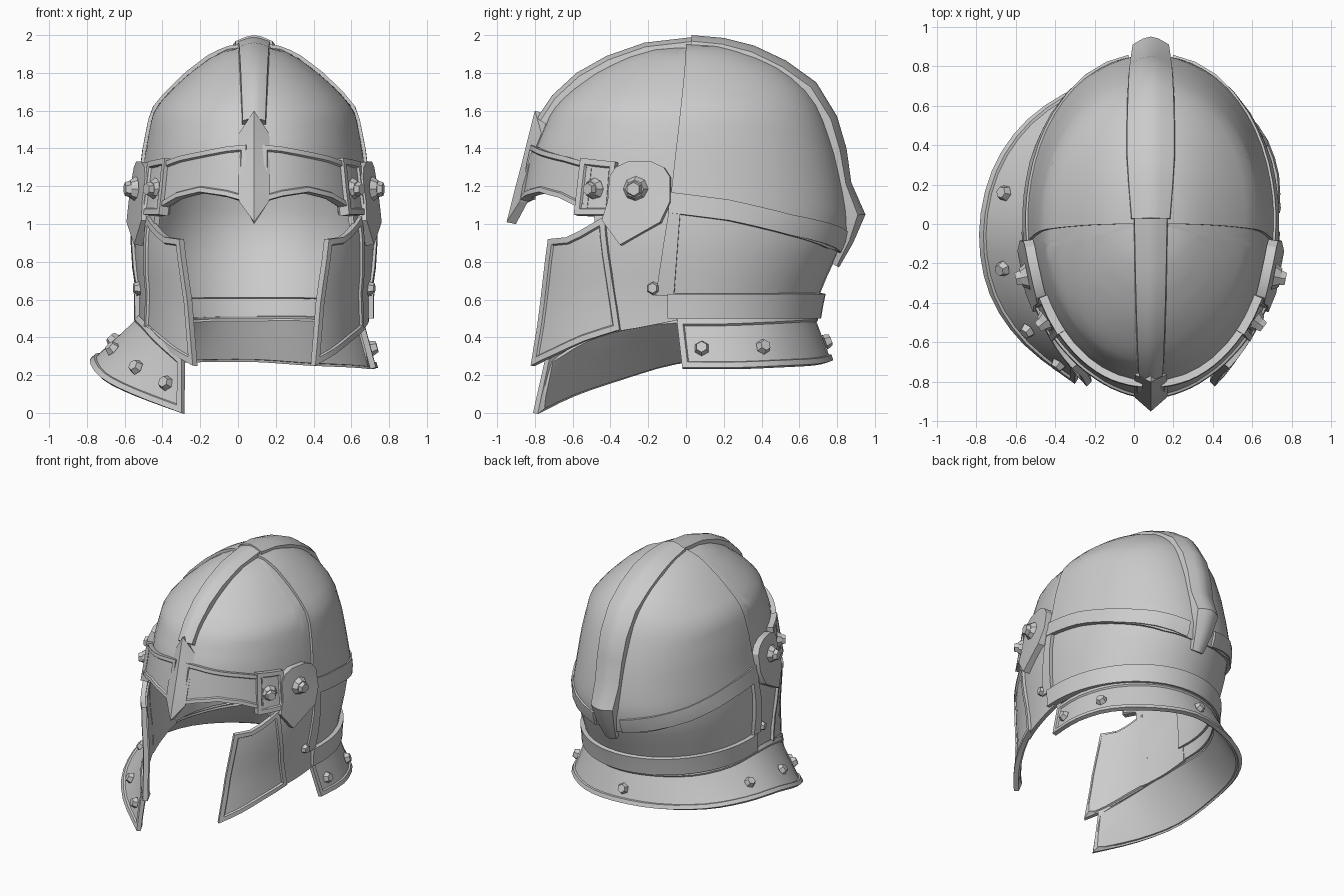
import bpy, bmesh, math
from mathutils import Vector

if "Cube" in bpy.data.objects:
    bpy.data.objects.remove(bpy.data.objects["Cube"])

CX = 0.085
# helmet body levels: z, half width, front reach, back reach
LEVELS = [(0.0, .60, .93, .66), (.25, .60, .93, .66), (.5, .60, .905, .68), (.62, .60, .90, .70),
          (.75, .62, .895, .76), (.9, .63, .89, .83), (1.0, .63, .87, .85), (1.2, .60, .835, .82),
          (1.4, .575, .80, .775), (1.6, .535, .715, .705), (1.7, .45, .62, .635), (1.8, .34, .485, .53),
          (1.88, .23, .33, .37), (1.925, .14, .19, .22), (1.945, 0, 0, 0)]
TOP = 1.945


def lerp(a, b, t):
    return a + (b - a) * t


def surf(phi, z, off=0.0, side=1):
    """Point on the body; phi is measured from the front in degrees."""
    for lo, hi in zip(LEVELS, LEVELS[1:]):
        if z <= hi[0] + 1e-6:
            t = (z - lo[0]) / (hi[0] - lo[0])
            a, f, b = (lerp(lo[i], hi[i], t) for i in (1, 2, 3))
            break
    p = math.radians(phi)
    c = math.cos(p)
    return Vector((CX + side * (a + off) * math.sin(p), -c * ((f if c > 0 else b) + off),
                   z + off * max(0, (z - 1.5) / .45)))


def side_point(y, z, off, side):
    """Point on the body found from a side-view position."""
    reach = abs(surf(0 if y < 0 else 180, z).y)
    return surf(math.degrees(math.acos(-y / reach)), z, off, side)


def finish(bm, name, thick=0.0):
    me = bpy.data.meshes.new(name)
    bm.to_mesh(me)
    bm.free()
    ob = bpy.data.objects.new(name, me)
    bpy.context.collection.objects.link(ob)
    if thick:
        m = ob.modifiers.new("thickness", 'SOLIDIFY')
        m.thickness, m.offset, m.use_even_offset = thick, -1, True
    return ob


def add_grid(bm, cols):
    """Add a quad sheet from columns of points, normals facing outwards."""
    vs = [[bm.verts.new(p) for p in c] for c in cols]
    faces = [bm.faces.new((a[i], b[i], b[i + 1], a[i + 1]))
             for a, b in zip(vs, vs[1:]) for i in range(len(a) - 1)]
    bm.normal_update()
    mid = Vector((CX, 0, .9))
    if sum(f.normal.dot(f.calc_center_median() - mid) * f.calc_area() for f in faces) < 0:
        bmesh.ops.reverse_faces(bm, faces=faces)


def recess(bm, border):
    """Leave a raised border around a sunken panel."""
    inner = bm.faces[:]
    for width, depth in ((border, 0), (.007, -.012)):
        bm.normal_update()
        bmesh.ops.inset_region(bm, faces=inner, thickness=width, depth=depth,
                               use_boundary=True, use_even_offset=True)


def plate(name, cols, off, thick, n=3, rows=4, border=0, dome=False):
    """Mirrored plate; cols are (phi low, z low, phi high, z high)."""
    bm = bmesh.new()
    fine = [[lerp(a[k], b[k], i / n) for k in range(4)] for a, b in zip(cols, cols[1:]) for i in range(n)]
    fine.append(cols[-1])
    for side in (1, -1):
        pts = []
        for p0, z0, p1, z1 in fine:
            ts = [math.sin(r / rows * math.pi / 2) if dome else r / rows for r in range(rows + 1)]
            pts.append([surf(lerp(p0, p1, t), lerp(z0, z1, t), off, side) for t in ts])
        add_grid(bm, pts)
    bmesh.ops.remove_doubles(bm, verts=bm.verts[:], dist=1e-4)
    if border:
        recess(bm, border)
    return finish(bm, name, thick)


def stud(bm, pos, normal, r, h, segs=6):
    m = normal.to_track_quat('Z', 'Y').to_matrix().to_4x4()
    m.translation = pos + normal * h * .3
    bmesh.ops.create_cone(bm, cap_ends=True, segments=segs, radius1=r, radius2=r * .7, depth=h, matrix=m)


# skull shell and overlapping rear plate
plate("skull_shell", [(p, z, p, TOP) for p, z in
      [(0, 1.3), (25, 1.3), (50, 1.25), (62, 1.05), (80, 1.0), (84, .6), (108, .6), (132, .6), (156, .6), (180, .6)]],
      0, .03, 3, 18, dome=True)
plate("rear_skull_plate", [(84, 1.06, 90, TOP), (105, 1.02, 108, TOP), (130, .94, 130, TOP),
      (155, .87, 155, TOP), (180, .84, 180, TOP)], .016, .02, 4, 16, dome=True)
plate("side_strip", [(p, z, p, z + .11) for p, z in [(84, 1.06), (105, 1.02), (130, .94), (170, .85)]],
      .028, .02, 4, 2)

# cheek guards and the side plates behind them
plate("cheek_guard", [(31, .25, 37, .92), (43, .31, 46, .93), (55, .38, 51, .96), (68, .44, 61, 1.04)],
      .03, .035, 2, 6, border=.03)
plate("cheek_side_plate", [(62, .42, 56, 1.06), (74, .45, 70, 1.12), (87, .49, 84, 1.12)], .01, .03, 3, 5)
plate("side_strap", [(80, .62, 84, 1.06), (86, .62, 88, 1.06)], .025, .03, 2, 3)

# brow band with square end brackets
plate("brow_band", [(4, 1.12, 4, 1.42), (14, 1.15, 14, 1.41), (27, 1.17, 27, 1.385),
      (40, 1.14, 40, 1.36), (54, 1.07, 54, 1.32)], .035, .045, 3, 3, border=.025)
plate("brow_end_bracket", [(49, 1.05, 49, 1.35), (64, 1.05, 64, 1.33)], .045, .055, 2, 2, border=.03)

# pointed nasal ridge
bm = bmesh.new()
rows = [(.08, -.80, 1.6, -.765, 1.48), (.085, -.865, 1.34, -.83, 1.32),
        (.085, -.91, 1.17, -.865, 1.2), (.08, -.95, 1.01, -.88, 1.12)]
add_grid(bm, [[(CX - w, ys, zs), (CX, yc, zc), (CX + w, ys, zs)] for w, yc, zc, ys, zs in rows])
finish(bm, "nasal_ridge", .045)


# crest: faceted rail swept along the profile
def crest(name, path):
    bm = bmesh.new()
    rings = []
    for i, (y, z, w, h) in enumerate(path):
        a, b = path[max(i - 1, 0)], path[min(i + 1, len(path) - 1)]
        t = Vector((0, b[0] - a[0], b[1] - a[1])).normalized()
        up = Vector((0, -t.z, t.y))
        rings.append([bm.verts.new(Vector((CX + u * w, y, z)) + up * v * h)
                      for u, v in [(-1, -1.4), (-.92, -.45), (-.4, -.12), (0, 0), (.4, -.12), (.92, -.45), (1, -1.4)]])
    for a, b in zip(rings, rings[1:]):
        for i in range(7):
            bm.faces.new((a[i], b[i], b[(i + 1) % 7], a[(i + 1) % 7]))
    bm.faces.new(rings[0])
    bm.faces.new(rings[-1])
    bmesh.ops.recalc_face_normals(bm, faces=bm.faces[:])
    finish(bm, name)


crest("front_crest", [(-.79, 1.56, .065, .05), (-.71, 1.68, .07, .05), (-.58, 1.80, .075, .05),
                      (-.42, 1.89, .08, .05), (-.22, 1.96, .085, .05), (.04, 1.99, .09, .05)])
crest("rear_crest", [(.03, 2.0, .105, .07), (.2, 1.985, .12, .075), (.36, 1.945, .13, .08), (.53, 1.865, .13, .085),
                     (.69, 1.75, .125, .085), (.80, 1.57, .12, .08), (.85, 1.4, .115, .08), (.875, 1.22, .11, .065),
                     (.95, 1.05, .1, .09), (.885, .9, .08, .05), (.81, .77, .05, .03)])

# neck rim
plate("neck_rim", [(p, .5, p, .63) for p in (84, 108, 132, 156, 180)], .035, .05, 4, 2)

# flared neck guard, longer on the left: top points and bottom points
GUARD = [((.66, -.05, .5), (.73, -.02, .24)), ((.66, .2, .5), (.735, .25, .24)),
         ((.55, .45, .51), (.63, .5, .25)), ((.33, .63, .52), (.38, .7, .26)),
         ((.08, .69, .52), (.08, .78, .28)), ((-.17, .63, .52), (-.25, .71, .28)),
         ((-.38, .45, .51), (-.54, .53, .29)), ((-.5, .2, .51), (-.72, .27, .3)),
         ((-.53, -.05, .52), (-.785, -.05, .28)), ((-.495, -.31, .485), (-.73, -.36, .19)),
         ((-.43, -.55, .41), (-.56, -.61, .1)), ((-.3, -.745, .29), (-.3, -.81, .0))]


def guard_point(u, v):
    i = min(int(u), len(GUARD) - 2)
    t = u - i

    def spline(k):
        p = [Vector(GUARD[min(max(i + d, 0), len(GUARD) - 1)][k]) for d in (-1, 0, 1, 2)]
        return .5 * (2 * p[1] + (p[2] - p[0]) * t + (2 * p[0] - 5 * p[1] + 4 * p[2] - p[3]) * t * t
                     + (3 * p[1] - p[0] - 3 * p[2] + p[3]) * t ** 3)
    return spline(0).lerp(spline(1), v)


bm = bmesh.new()
add_grid(bm, [[guard_point(i / 3, j / 3) for j in range(4)] for i in range(34)])
recess(bm, .03)
finish(bm, "neck_guard", .03)

# studs around the neck guard
bm = bmesh.new()
for u in (.5, 1.7, 4.2, 7.3, 8.6, 9.8, 10.55):
    p = guard_point(u, .6)
    n = (guard_point(u + .1, .6) - p).cross(guard_point(u, .7) - p).normalized()
    if n.dot(p - Vector((CX, 0, p.z))) < 0:
        n = -n
    stud(bm, p, n, .042, .034)
finish(bm, "guard_studs")

# hinge plates and bolts
hinge = [(-.38, 1.25), (-.35, 1.30), (-.29, 1.33), (-.17, 1.33), (-.11, 1.30), (-.08, 1.25), (-.08, 1.12),
         (-.13, 1.01), (-.33, .89), (-.42, 1.02), (-.39, 1.12)]
bm, bolts = bmesh.new(), bmesh.new()
for side in (1, -1):
    loop = [bm.verts.new(side_point(y, z, .055, side)) for y, z in hinge]
    hub = bm.verts.new(side_point(-.25, 1.18, .055, side))
    for a, b in zip(loop, loop[1:] + loop[:1]):
        bm.faces.new((a, b, hub))
    bm.normal_update()
    if hub.normal.x * side < 0:
        bmesh.ops.reverse_faces(bm, faces=list(hub.link_faces))
    for y, z, off, r, n in [(-.25, 1.185, .058, .068, (side, -.2, 0)), (-.47, 1.185, .035, .06, (side, -.75, 0))]:
        p, n = side_point(y, z, off, side), Vector(n).normalized()
        stud(bolts, p, n, r, .035, 8)
        stud(bolts, p + n * .015, n, r * .75, .05, 6)
    stud(bolts, side_point(-.17, .66, .015, side), Vector((side, -.2, 0)).normalized(), .038, .035)
finish(bm, "hinge_plate", .05)
finish(bolts, "hinge_bolts")

# apply thickness, smooth with sharp edges kept
bpy.ops.object.select_all(action='SELECT')
bpy.context.view_layer.objects.active = bpy.data.objects["skull_shell"]
bpy.ops.object.convert(target='MESH')
bpy.ops.object.shade_smooth_by_angle(angle=math.radians(30))
